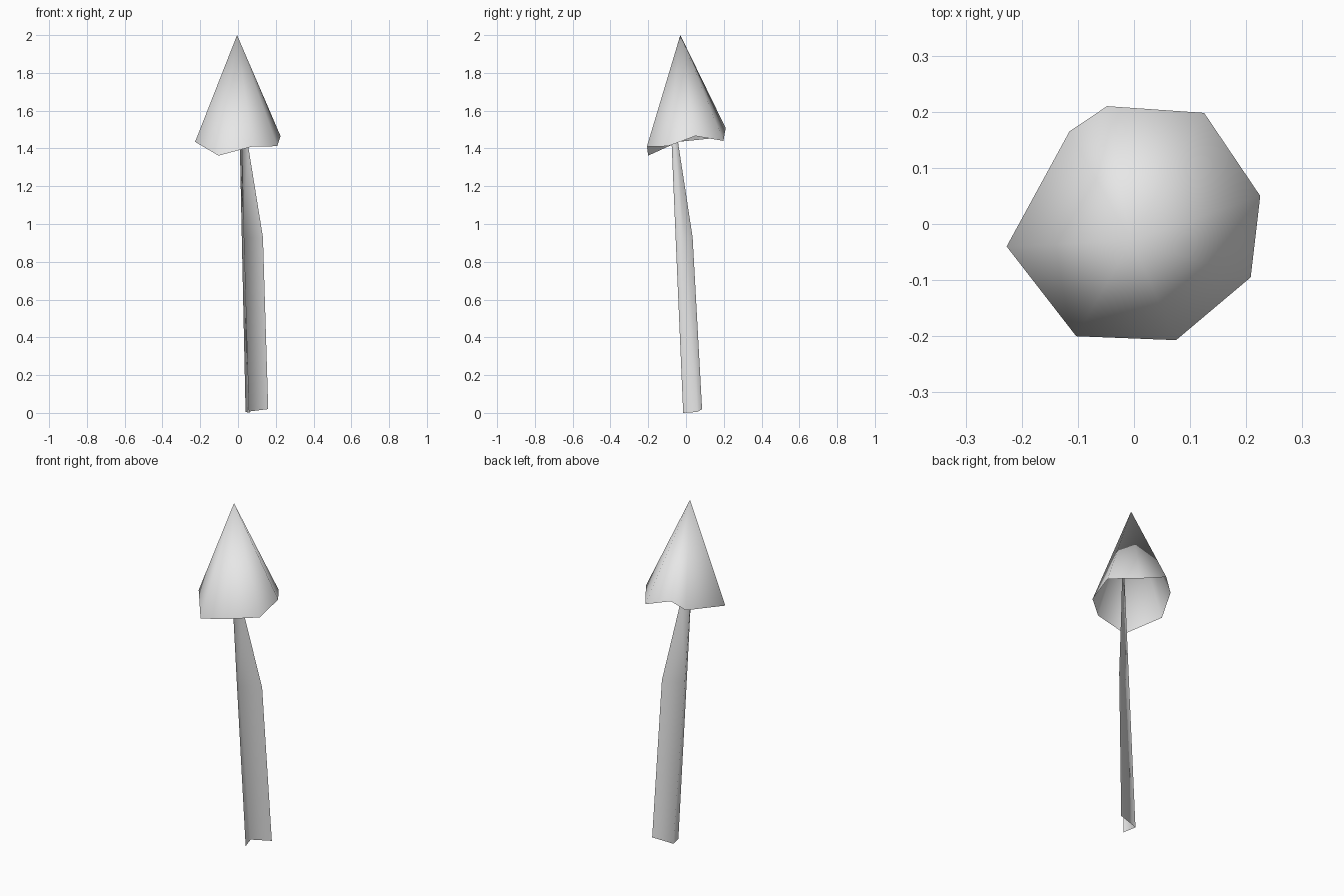
import bpy
import bmesh

default = bpy.data.objects.get("Cube")
if default:
    bpy.data.objects.remove(default, do_unlink=True)

# Plain grey shared by both parts
grey = bpy.data.materials.new("light_grey")
grey.use_nodes = True
grey.diffuse_color = (0.8, 0.8, 0.8, 1)
grey.node_tree.nodes["Principled BSDF"].inputs["Base Color"].default_value = (0.8, 0.8, 0.8, 1)


def finish(name, bm):
    """Turn a bmesh into a smooth shaded grey object."""
    mesh = bpy.data.meshes.new(name)
    for face in bm.faces:
        face.smooth = True
    bm.to_mesh(mesh)
    bm.free()
    mesh.materials.append(grey)
    obj = bpy.data.objects.new(name, mesh)
    bpy.context.scene.collection.objects.link(obj)
    return obj


# Cap: open cone with an uneven rim, counter-clockwise from its right side
rim_points = [
    (-0.227, -0.04, 1.435), (-0.103, -0.20, 1.362),
    (0.075, -0.207, 1.41), (0.208, -0.095, 1.412),
    (0.225, 0.05, 1.466), (0.125, 0.198, 1.44),
    (-0.048, 0.21, 1.508), (-0.115, 0.165, 1.456),
]
bm = bmesh.new()
apex = bm.verts.new((-0.005, -0.03, 2))
rim = [bm.verts.new(p) for p in rim_points]
for i, vert in enumerate(rim):
    bm.faces.new((apex, vert, rim[(i + 1) % len(rim)]))
finish("cap", bm)

# Stem: leaning folded sheet, open on one side, narrowing above the knee
sections = [
    [(0.06, -0.015, 0), (0.04, 0.06, 0.005), (0.16, 0.085, 0.02)],
    [(0.033, -0.055, 0.93), (0.02, -0.017, 0.93), (0.132, 0.035, 0.93)],
    [(0.02, -0.075, 1.4), (0.01, -0.055, 1.4), (0.056, -0.037, 1.4)],
    [(0.012, -0.088, 1.7), (0.004, -0.08, 1.7), (0.01, -0.085, 1.7)],
]
bm = bmesh.new()
rows = [[bm.verts.new(p) for p in section] for section in sections]
for low, high in zip(rows, rows[1:]):
    for j in range(len(low) - 1):
        bm.faces.new((low[j], high[j], high[j + 1], low[j + 1]))
finish("stem", bm)
